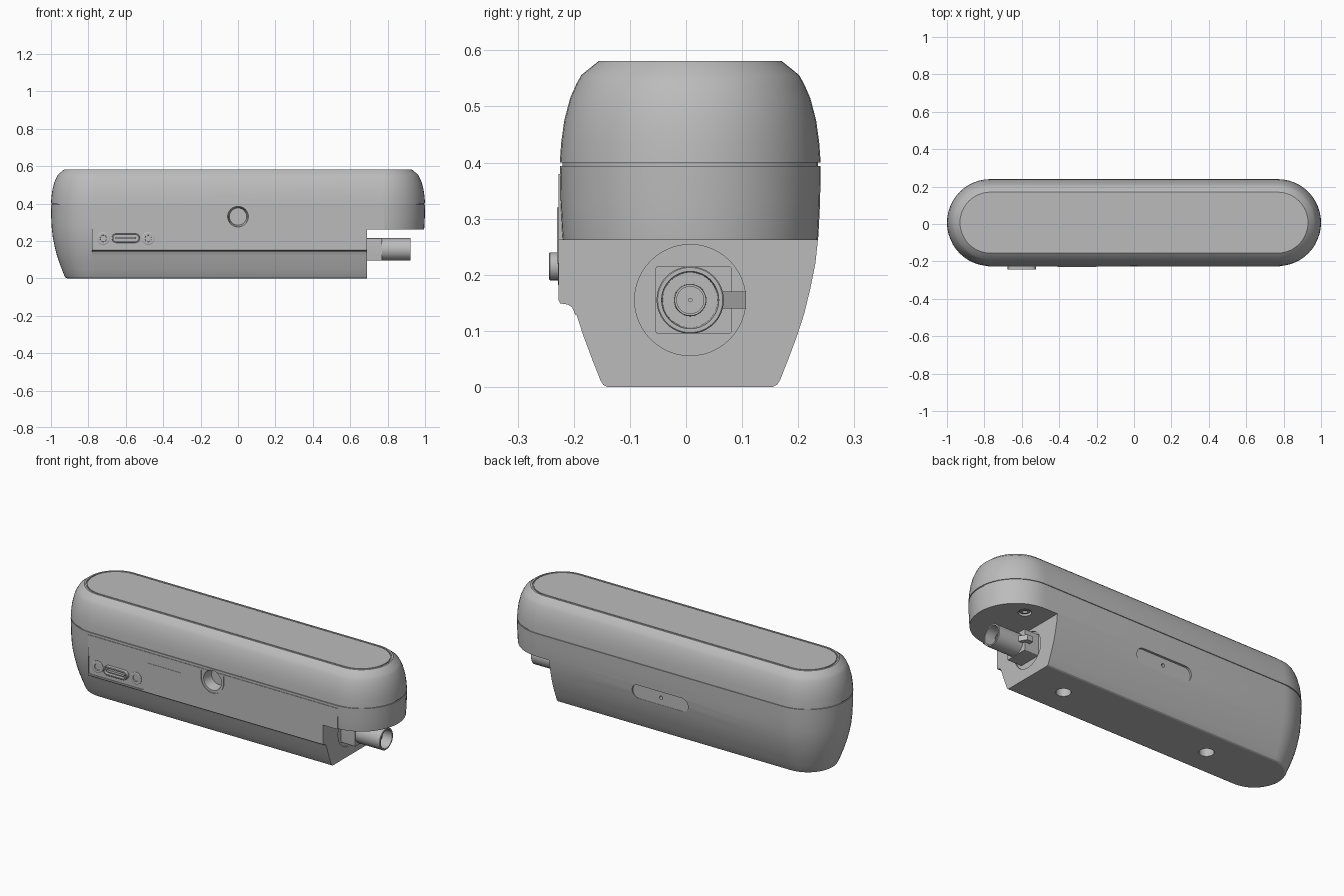
import bpy
import bmesh
from math import cos, sin, pi
from mathutils import Matrix, Vector

if "Cube" in bpy.data.objects:
    bpy.data.objects.remove(bpy.data.objects["Cube"], do_unlink=True)

grey = bpy.data.materials.new("warm grey")
grey.use_nodes = True
COLOUR = (0.5, 0.5, 0.5, 1)
grey.diffuse_color = COLOUR
grey.node_tree.nodes["Principled BSDF"].inputs["Base Color"].default_value = COLOUR

MID = 0.0075      # y of the body axis
FRONT = -0.2275   # y of the flat front pad
# Local z pointing along each world direction
UP = Matrix.Identity(4)
RIGHT = Matrix(((0, 0, 1, 0), (1, 0, 0, 0), (0, 1, 0, 0), (0, 0, 0, 1)))
FORWARD = Matrix(((1, 0, 0, 0), (0, 0, -1, 0), (0, 1, 0, 0), (0, 0, 0, 1)))


def finish(bm, name):
    bmesh.ops.recalc_face_normals(bm, faces=bm.faces)
    mesh = bpy.data.meshes.new(name)
    bm.to_mesh(mesh)
    bm.free()
    mesh.materials.append(grey)
    ob = bpy.data.objects.new(name, mesh)
    bpy.context.collection.objects.link(ob)
    return ob


def loft(name, profile, at, direction=UP, half=0.0, seg=24):
    """Sweep a (radius, height) profile round a circle, or a stadium if half > 0."""
    bm = bmesh.new()
    m = Matrix.Translation(at) @ direction
    rings = []
    for r, h in profile:
        ring = []
        for side in (1, -1):
            for i in range(seg + 1 if half else seg):
                a = -pi / 2 + pi * i / seg
                ring.append(bm.verts.new(m @ Vector(
                    (side * (half + r * cos(a)), side * r * sin(a), h))))
        rings.append(ring)
    n = len(rings[0])
    for lo, hi in zip(rings, rings[1:]):
        for i in range(n):
            j = (i + 1) % n
            bm.faces.new((lo[i], lo[j], hi[j], hi[i]))
    bm.faces.new(rings[0][::-1])
    bm.faces.new(rings[-1])
    return finish(bm, name)


def extrude(name, outline, at, direction, length):
    """Push a closed 2D outline along a direction."""
    bm = bmesh.new()
    m = Matrix.Translation(at) @ direction
    face = bm.faces.new([bm.verts.new(m @ Vector((u, v, 0))) for u, v in outline])
    new = bmesh.ops.extrude_face_region(bm, geom=[face])["geom"]
    shift = direction.to_3x3() @ Vector((0, 0, length))
    bmesh.ops.translate(bm, vec=shift, verts=[v for v in new if isinstance(v, bmesh.types.BMVert)])
    return finish(bm, name)


def rounded(w, h, r, seg=6):
    """Outline of a centred rectangle with rounded corners."""
    pts = []
    for k, (sx, sy) in enumerate(((1, 1), (-1, 1), (-1, -1), (1, -1))):
        for i in range(seg + 1):
            a = pi / 2 * (k + i / seg)
            pts.append((sx * (w / 2 - r) + r * cos(a), sy * (h / 2 - r) + r * sin(a)))
    return pts


def box(name, lo, hi):
    w, d, h = (b - a for a, b in zip(lo, hi))
    return extrude(name, [(0, 0), (w, 0), (w, d), (0, d)], lo, UP, h)


def boolean(ob, other, operation="DIFFERENCE"):
    mod = ob.modifiers.new("cut", "BOOLEAN")
    mod.operation = operation
    mod.solver = "EXACT"
    mod.object = other
    bpy.context.view_layer.objects.active = ob
    bpy.ops.object.modifier_apply(modifier=mod.name)
    bpy.data.objects.remove(other, do_unlink=True)


# Body: stadium plan, barrel-shaped side, seam groove and lid groove
body = loft("body", [
    (0.147, 0), (0.155, 0.004), (0.160, 0.012), (0.175, 0.05), (0.190, 0.09),
    (0.203, 0.13), (0.214, 0.175), (0.223, 0.22), (0.2285, 0.27), (0.2315, 0.33),
    (0.2325, 0.394), (0.228, 0.394), (0.228, 0.4), (0.2325, 0.4), (0.230, 0.435),
    (0.2245, 0.475), (0.214, 0.515), (0.203, 0.54), (0.194, 0.556), (0.163, 0.581),
    (0.154, 0.581), (0.154, 0.574), (0.148, 0.574), (0.148, 0.581)],
    (0, MID, 0), half=0.7675)

# Front pad with a filleted lower ledge
boolean(body, extrude("pad", [
    (-0.15, 0.38), (FRONT, 0.38), (FRONT, 0.155), (-0.224, 0.149), (-0.211, 0.147),
    (-0.203, 0.142), (-0.197, 0.128), (-0.15, 0.128)],
    (-0.78, 0, 0), RIGHT, 1.56), "UNION")

# Cutaway under the right end, with a round recess behind the connector
boolean(body, box("cutaway", (0.69, -0.4, -0.1), (1.1, 0.4, 0.262)))
boolean(body, loft("round_recess", [(0.099, 0), (0.099, 0.1)],
                   (0.682, MID, 0.155), RIGHT))

# Front button well with its surrounding U-shaped step
boolean(body, loft("well", [(0.046, 0), (0.052, 0.045), (0.056, 0.06), (0.056, 0.1)],
                   (0, -0.17, 0.33), FORWARD))
u_line = [(0.072 * cos(pi * i / 20), -0.072 * sin(pi * i / 20)) for i in range(21)]
u_line = [(0.072, 0.04)] + u_line + [(-0.072, 0.04), (-0.069, 0.04)]
u_line += [(-0.069 * cos(pi * i / 20), -0.069 * sin(pi * i / 20)) for i in range(21)]
u_line += [(0.069, 0.04)]
boolean(body, extrude("u_groove", u_line, (0, FRONT + 0.004, 0.33), FORWARD, 0.05))

# Shallow pocket for the socket panel, and the long slot on the back
boolean(body, extrude("panel_pocket", rounded(0.345, 0.105, 0.012),
                      (-0.602, FRONT + 0.004, 0.213), FORWARD, 0.05))
boolean(body, extrude("back_slot", rounded(0.35, 0.08, 0.039),
                      (0, 0.3, 0.23), FORWARD, 0.077))
boolean(body, loft("pinhole", [(0.01, 0), (0.01, 0.1)], (0, 0.25, 0.23), FORWARD))

# Screw holes underneath
for x in (-0.46, 0.46):
    boolean(body, loft("base_hole", [(0.038, -0.05), (0.038, 0.05)], (x, MID, 0)))
boolean(body, loft("overhang_hole", [(0.034, -0.02), (0.034, 0.02)], (0.82, 0.14, 0.262)))

# Socket panel: two hollow-headed screws and an oval shell
panel_y = FRONT + 0.004
for i, x in enumerate((-0.72, -0.48)):
    loft("panel_screw_%d" % (i + 1), [
        (0.034, -0.01), (0.034, 0.003), (0.030, 0.005), (0.018, 0.005), (0.016, -0.004)],
        (x, panel_y, 0.213), FORWARD, seg=16)
loft("socket_shell", [(0.025, -0.01), (0.025, 0.019), (0.023, 0.021), (0.017, 0.021),
                      (0.017, 0.002)], (-0.6, panel_y, 0.215), FORWARD, half=0.05, seg=12)
loft("socket_tongue", [(0.006, 0), (0.006, 0.016)], (-0.6, panel_y, 0.215), FORWARD,
     half=0.05, seg=8)
box("label_plate", (-0.41, FRONT - 0.002, 0.22), (-0.2, FRONT + 0.01, 0.32))

# Screw in the overhang
loft("overhang_screw", [(0.028, 0.02), (0.028, 0), (0.024, -0.003), (0.014, -0.003),
                        (0.014, 0.008)], (0.82, 0.14, 0.27), seg=16)

# Side connector: square block, hollow barrel with inner sleeve, small latch
extrude("connector_block", rounded(0.135, 0.12, 0.004),
        (0.675, 0.0135, 0.155), RIGHT, 0.095)
loft("connector_barrel", [
    (0.05, -0.01), (0.06, 0), (0.06, 0.153), (0.058, 0.155), (0.051, 0.155), (0.049, 0.04),
    (0.029, 0.04), (0.028, 0.11), (0.024, 0.11), (0.024, 0.05), (0.004, 0.05), (0.004, 0.1)],
    (0.768, MID, 0.155), RIGHT)
extrude("connector_latch", [(0.74, 0.05), (0.80, 0.05), (0.80, 0.065), (0.775, 0.107),
                            (0.74, 0.107)], (0, 0, 0.14), UP, 0.03)

# Smooth curved skins, sharp edges kept
for ob in bpy.context.scene.objects:
    if ob.type == "MESH":
        bpy.ops.object.select_all(action="DESELECT")
        ob.select_set(True)
        bpy.context.view_layer.objects.active = ob
        bpy.ops.object.shade_smooth_by_angle(angle=0.4)
